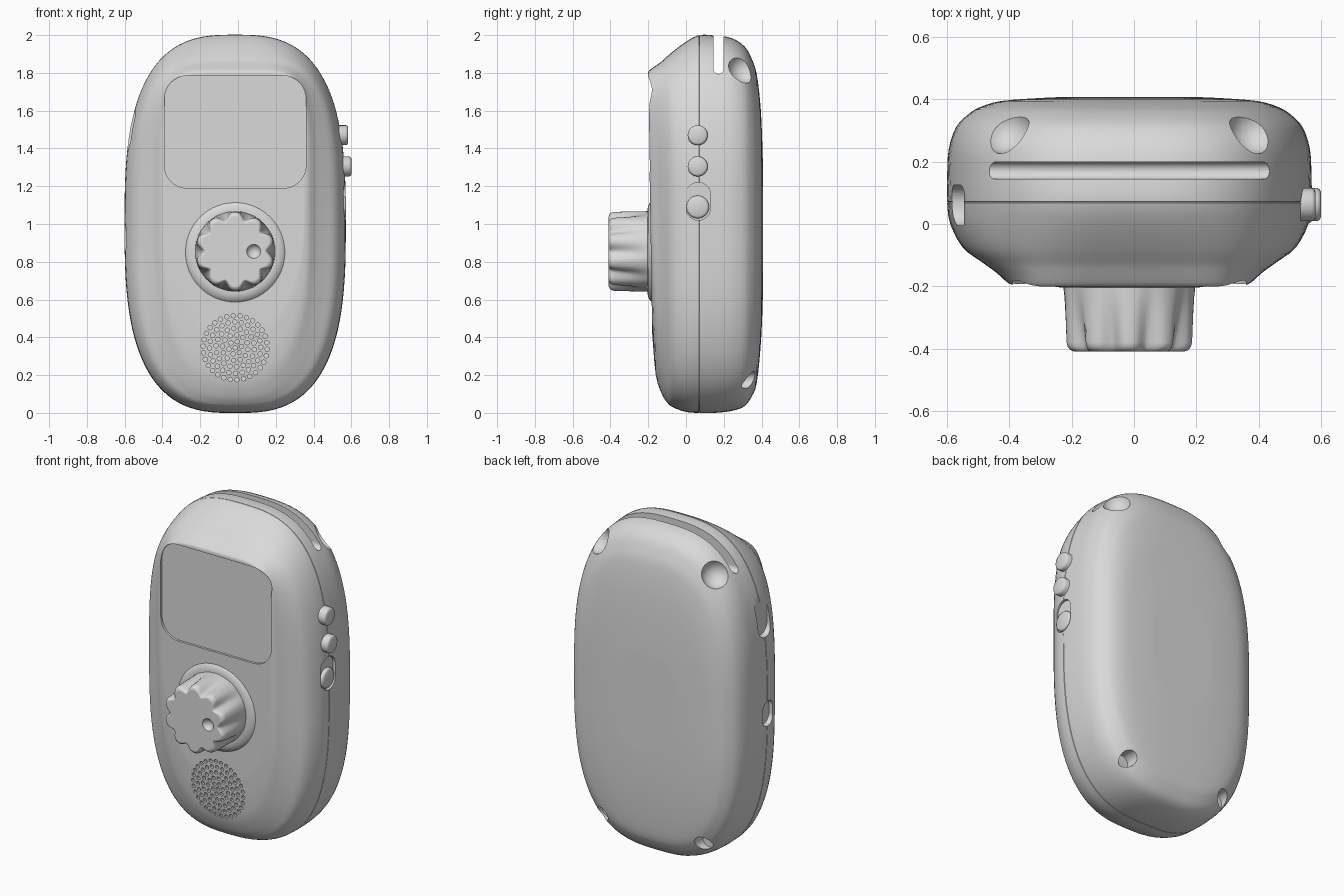
import bpy, bmesh, math
from mathutils import Matrix

if "Cube" in bpy.data.objects:
    bpy.data.objects.remove(bpy.data.objects["Cube"])

grey = bpy.data.materials.new("light_grey")
grey.diffuse_color = (0.7, 0.7, 0.7, 1)
grey.use_nodes = True
grey.node_tree.nodes["Principled BSDF"].inputs["Base Color"].default_value = grey.diffuse_color
CX = -0.015
N = 2.85  # squareness of the outline


def make(name, bm, angle=40):
    bmesh.ops.remove_doubles(bm, verts=bm.verts, dist=1e-5)
    bmesh.ops.recalc_face_normals(bm, faces=bm.faces)
    me = bpy.data.meshes.new(name)
    bm.to_mesh(me)
    bm.free()
    me.materials.append(grey)
    ob = bpy.data.objects.new(name, me)
    bpy.context.scene.collection.objects.link(ob)
    smooth(me, angle)
    return ob


def smooth(me, angle):
    me.polygons.foreach_set("use_smooth", [True] * len(me.polygons))
    me.set_sharp_from_angle(angle=math.radians(angle))


def loft(bm, rings):
    loops = [[bm.verts.new(p) for p in r] for r in rings]
    for a, b in zip(loops, loops[1:]):
        for i in range(len(a)):
            j = (i + 1) % len(a)
            bm.faces.new((a[i], a[j], b[j], b[i]))
    bm.faces.new(loops[0])
    bm.faces.new(loops[-1])


def rrect(cu, cv, w, h, r, seg=10):
    pts = []
    for k, (su, sv) in enumerate(((1, 1), (-1, 1), (-1, -1), (1, -1))):
        for i in range(seg + 1):
            t = math.pi / 2 * (k + i / seg)
            p = (cu + su * (w / 2 - r) + r * math.cos(t),
                 cv + sv * (h / 2 - r) + r * math.sin(t))
            if not pts or math.dist(p, pts[-1]) > 1e-5:
                pts.append(p)
    if math.dist(pts[0], pts[-1]) < 1e-5:
        pts.pop()
    return pts


def prism(bm, pts, axis, lo, hi):
    place = (lambda u, v, d: (u, d, v)) if axis == 'y' else (lambda u, v, d: (d, u, v))
    loft(bm, [[place(u, v, d) for u, v in pts] for d in (lo, hi)])


def ball(bm, centre, r):
    bmesh.ops.create_uvsphere(bm, u_segments=32, v_segments=20, radius=r,
                              matrix=Matrix.Translation(centre))


def cut(ob, bm, angle):
    tool = make("cutter", bm)
    tool.hide_render = True
    mod = ob.modifiers.new("cut", 'BOOLEAN')
    mod.object, mod.operation, mod.solver = tool, 'DIFFERENCE', 'EXACT'
    dg = bpy.context.evaluated_depsgraph_get()
    me = bpy.data.meshes.new_from_object(ob.evaluated_get(dg))
    ob.modifiers.clear()
    ob.data = me
    smooth(me, angle)
    bpy.data.objects.remove(tool)
    wn = ob.modifiers.new("normals", 'WEIGHTED_NORMAL')
    wn.keep_sharp = True


# Body sections, front to back: y at top, y at bottom, half width,
# z bottom, z top, roundness of upper half, roundness of lower half
SECTIONS = [
    (-.201, -.179, .365, .42, 1.79, 7, 2.3),
    (-.197, -.160, .392, .20, 1.81, 6, 2.5),
    (-.165, -.128, .43, .10, 1.835, 5, 2.65),
    (-.13, -.10, .478, .055, 1.86, 4.2, 2.75),
    (-.08, -.07, .535, .03, 1.905, 3.5, N),
    (0, 0, .575, .005, 1.965, 3, N),
    (.07, .07, .585, 0, 2, N, N),
    (.15, .15, .585, 0, 1.998, N, N),
    (.24, .24, .58, .01, 1.985, N, N),
    (.31, .31, .557, .035, 1.94, N, N),
    (.35, .35, .52, .09, 1.87, N, N),
    (.375, .375, .48, .16, 1.79, N, N),
    (.395, .395, .41, .35, 1.62, N, N),
    (.405, .405, .28, .55, 1.40, N, N),
    (.408, .408, .20, .70, 1.25, N, N),
]


def section(yt, yb, a, z0, z1, nt, nb, count=112):
    pts = []
    for i in range(count):
        t = 2 * math.pi * i / count
        c, s = math.cos(t), math.sin(t)
        n = nt if s >= 0 else nb
        x = math.copysign(abs(c) ** (2 / n), c) * a
        z = (z0 + z1) / 2 + math.copysign(abs(s) ** (2 / n), s) * (z1 - z0) / 2
        pts.append((CX + x, yb + (yt - yb) * (z - z0) / (z1 - z0), z))
    return pts


def catmull(p0, p1, p2, p3, t):
    return tuple(.5 * (2 * b + (c - a) * t + (2 * a - 5 * b + 4 * c - d) * t * t
                       + (3 * b - a - 3 * c + d) * t ** 3)
                 for a, b, c, d in zip(p0, p1, p2, p3))


rings = []
last = len(SECTIONS) - 1
for i in range(last):
    q = [SECTIONS[min(max(i + k, 0), last)] for k in (-1, 0, 1, 2)]
    if i == 6:  # seam groove between the two shells
        for dy, d in ((-.002, 0), (0, .004), (.002, 0)):
            rings.append(section(.07 + dy, .07 + dy, .585 - d, d, 2 - d, N, N))
    for t in (0, 1 / 3, 2 / 3):
        if not (i == 6 and t == 0):
            rings.append(section(*catmull(*q, t)))
rings.append(section(*SECTIONS[-1]))
bm = bmesh.new()
loft(bm, rings)
body = make("body", bm)

# Everything cut out of the body
bm = bmesh.new()
prism(bm, rrect(CX, 1.4875, .75, .595, .12), 'y', -.5, -.178)         # screen
prism(bm, rrect(.172, 2.045, .055, .50, .0274), 'x', -1, 1)           # top slot
prism(bm, rrect(.06, 1.51, .13, .23, .06), 'x', -.9, -.545)           # upper port
prism(bm, rrect(.06, .93, .11, .15, .05), 'x', -.9, -.565)            # lower port
prism(bm, rrect(.065, 1.12, .13, .20, .0649), 'x', .552, .9)          # switch well
for s in (-1, 1):
    ball(bm, (CX + s * .405, .31, 1.83), .085)                        # upper dimples
    prism(bm, rrect(CX + s * .34, .175, .09, .09, .045), 'y', .28, .6)  # screw holes
for k in range(6):                                                    # speaker holes
    for j in range(max(1, 6 * k)):
        t = 2 * math.pi * j / max(1, 6 * k) + .2 * k
        u, v = CX + .034 * k * math.cos(t), .345 + .034 * k * math.sin(t)
        prism(bm, rrect(u, v, .024, .024, .012, 2), 'y', -.5, -.142)
cut(body, bm, 42)


def disc_ring(centre, axis, d, r, wave=0.0, count=120):
    pts = []
    for i in range(count):
        t = 2 * math.pi * i / count
        rr = r - wave * (.5 + .5 * math.cos(10 * t)) ** 1.6
        u, v = centre[0] + rr * math.cos(t), centre[1] + rr * math.sin(t)
        pts.append((u, d, v) if axis == 'y' else (d, u, v))
    return pts


# Low collar blending the knob into the body
bm = bmesh.new()
loft(bm, [disc_ring((CX, .855), 'y', d, r) for d, r in
          ((-.15, .29), (-.18, .27), (-.192, .256), (-.201, .24), (-.204, .22))])
make("knob_collar", bm, 60)

# Fluted knob with finger dimple
bm = bmesh.new()
loft(bm, [disc_ring((CX, .855), 'y', d, r, w) for d, r, w in
          ((-.15, .2125, 0), (-.215, .2125, .002), (-.30, .211, .018), (-.38, .209, .034),
           (-.395, .205, .035), (-.405, .196, .033), (-.41, .182, .028))])
knob = make("knob", bm, 50)
bm = bmesh.new()
ball(bm, (.083, -.425, .855), .04)
cut(knob, bm, 50)

# Side buttons and slide switch
for name, z, x, r in (("upper_button", 1.47, .583, .053),
                      ("lower_button", 1.305, .60, .053),
                      ("slide_switch", 1.09, .573, .06)):
    bm = bmesh.new()
    loft(bm, [disc_ring((.062, z), 'x', d, rr, 0, 40) for d, rr in
              ((.48, r), (x - .012, r), (x - .004, r - .004), (x, r - .012))])
    make(name, bm, 50)
